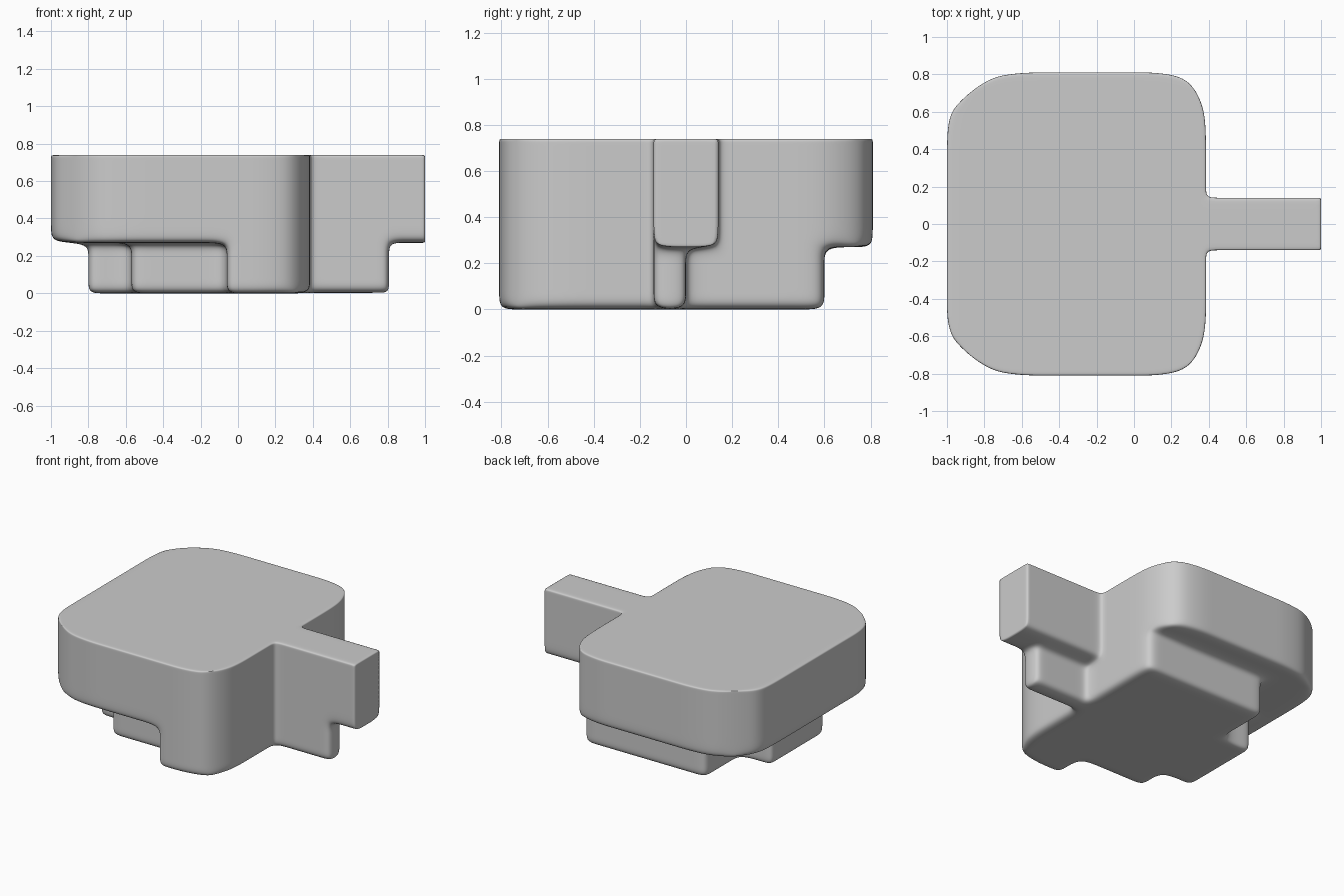
import bpy, bmesh, math

if "Cube" in bpy.data.objects:
    bpy.data.objects.remove(bpy.data.objects["Cube"])

# Block-grid lines of the control cage
X = [-1, -.8, -.72, -.57, -.48, -.2, -.06, .02, .12, .27, .385, .45, .75, .81, .9, 1]
Y = [-.81, -.72, -.6, -.5, -.4, -.3, -.2, -.14, 0, .14, .2, .3, .5, .6, .72, .81]
Z = [0, .07, .2, .27, .34, .71, .74]

# Solid regions: x0, x1, y0, y1, z0, z1
REGIONS = [
    (-1, .385, -.81, .81, .27, .74),    # upper body
    (.385, 1, -.14, .14, .27, .74),     # handle
    (.385, .81, -.14, 0, 0, .27),       # rib below handle
    (-.06, .385, -.81, .6, 0, .27),     # stepped base
    (-.57, -.06, -.6, .6, 0, .27),
    (-.8, -.57, -.4, .2, 0, .27),
]

# Rounded plan corners: cage point (x, |y|) -> new point
ROUND = {
    (-1, .6): (-.98, .595), (-1, .72): (-.935, .65), (-1, .81): (-.87, .71),
    (-.8, .81): (-.79, .765), (-.72, .81): (-.71, .797), (-.8, .72): (-.78, .68),
    (.385, .6): (.375, .6), (.385, .72): (.35, .675), (.385, .81): (.312, .74),
    (.27, .81): (.25, .79), (.27, .72): (.25, .69),
}


def solid(i, j, k):
    if not (0 <= i < len(X) - 1 and 0 <= j < len(Y) - 1 and 0 <= k < len(Z) - 1):
        return False
    x, y, z = (X[i] + X[i+1]) / 2, (Y[j] + Y[j+1]) / 2, (Z[k] + Z[k+1]) / 2
    return any(a < x < b and c < y < d and e < z < f for a, b, c, d, e, f in REGIONS)


bm = bmesh.new()
verts = {}


def vert(key):
    if key not in verts:
        x, y, z = X[key[0]], Y[key[1]], Z[key[2]]
        if (x, abs(y)) in ROUND:
            x, ay = ROUND[(x, abs(y))]
            y = math.copysign(ay, y)
        verts[key] = bm.verts.new((x, y, z))
    return verts[key]


# Skin of the filled cells
for i in range(len(X) - 1):
    for j in range(len(Y) - 1):
        for k in range(len(Z) - 1):
            if not solid(i, j, k):
                continue
            for axis in range(3):
                u, v = (axis + 1) % 3, (axis + 2) % 3
                for side in (0, 1):
                    n = [i, j, k]
                    n[axis] += 1 if side else -1
                    if solid(*n):
                        continue
                    loop = []
                    for du, dv in ((0, 0), (1, 0), (1, 1), (0, 1)):
                        p = [i, j, k]
                        p[axis] += side
                        p[u] += du
                        p[v] += dv
                        loop.append(vert(tuple(p)))
                    bm.faces.new(loop if side else loop[::-1])
bm.normal_update()

# Tighter edges around the top rim and the handle end
crease = bm.edges.layers.float.new("crease_edge")
for e in bm.edges:
    if e.calc_face_angle(0) < .8:
        continue
    a, b = (v.co for v in e.verts)
    if min(a.z, b.z) > .73:
        e[crease] = .4
    elif min(a.x, b.x) > .99:
        e[crease] = .6

mesh = bpy.data.meshes.new("stepped_body_with_handle")
bm.to_mesh(mesh)
bm.free()
body = bpy.data.objects.new("stepped_body_with_handle", mesh)
bpy.context.collection.objects.link(body)
for p in mesh.polygons:
    p.use_smooth = True
sub = body.modifiers.new("smooth", 'SUBSURF')
sub.levels = sub.render_levels = 3
